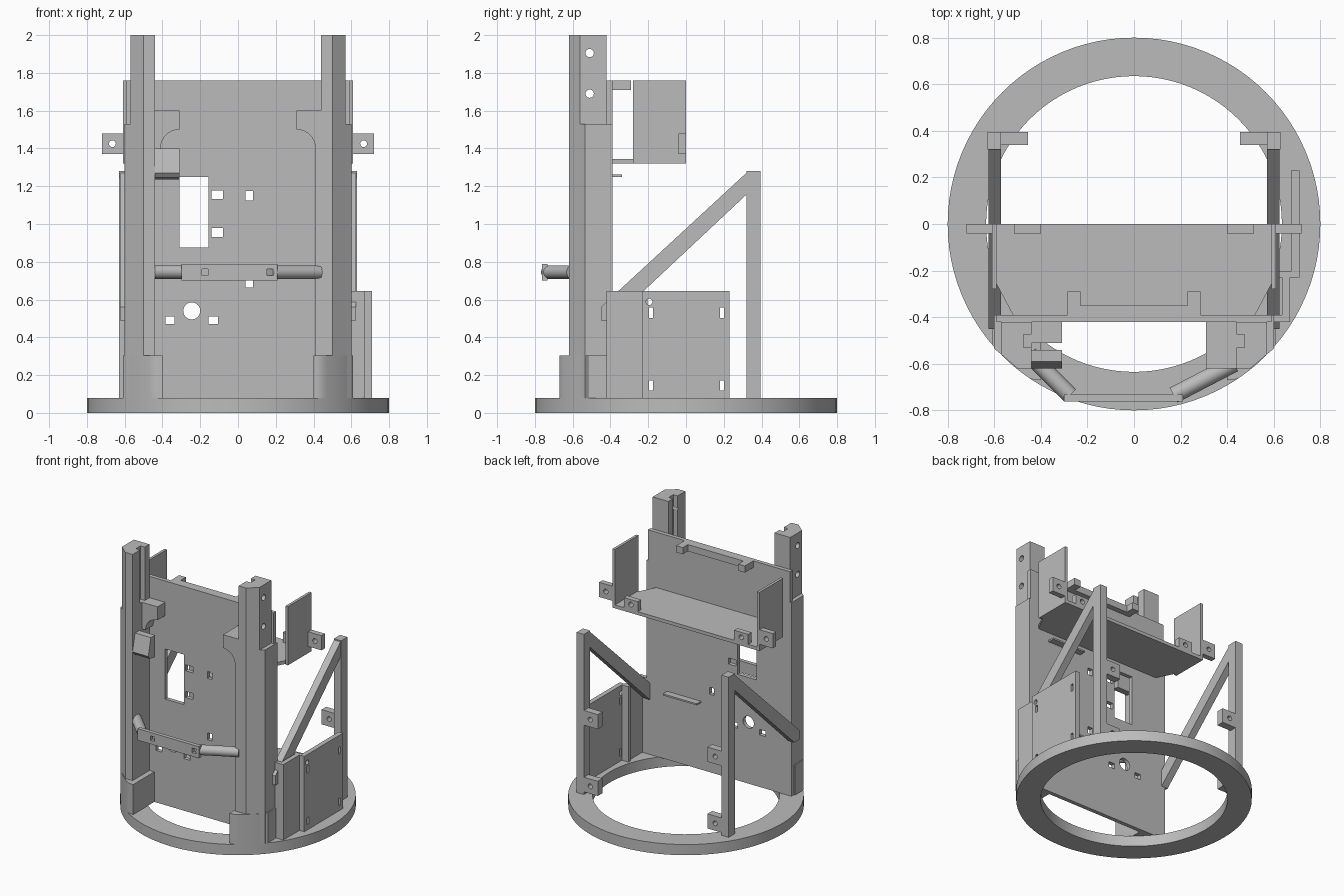
import bpy, bmesh, math
from mathutils import Vector

cube = bpy.data.objects.get("Cube")
if cube:
    bpy.data.objects.remove(cube, do_unlink=True)

grey = bpy.data.materials.new("mid_grey")
grey.use_nodes = True
grey.diffuse_color = (0.5, 0.5, 0.5, 1)
grey.node_tree.nodes["Principled BSDF"].inputs["Base Color"].default_value = (0.5, 0.5, 0.5, 1)


def finish(name, bm):
    bmesh.ops.recalc_face_normals(bm, faces=bm.faces)
    mesh = bpy.data.meshes.new(name)
    bm.to_mesh(mesh)
    bm.free()
    mesh.materials.append(grey)
    ob = bpy.data.objects.new(name, mesh)
    bpy.context.collection.objects.link(ob)
    return ob


def prism(name, pts, axis, lo, hi):
    """Extrude a 2D outline along an axis; the outline uses the other two axes in order."""
    bm = bmesh.new()
    verts = []
    for p in pts:
        c = list(p)
        c.insert("xyz".index(axis), lo)
        verts.append(bm.verts.new(c))
    face = bm.faces.new(verts)
    new = bmesh.ops.extrude_face_region(bm, geom=[face])["geom"]
    shift = Vector([hi - lo if a == axis else 0 for a in "xyz"])
    bmesh.ops.translate(bm, vec=shift, verts=[g for g in new if isinstance(g, bmesh.types.BMVert)])
    return finish(name, bm)


def box(name, x, y, z):
    return prism(name, [(x[0], y[0]), (x[1], y[0]), (x[1], y[1]), (x[0], y[1])], "z", *z)


def circle(cx, cy, r, n=24, start=0, sweep=2 * math.pi):
    return [(cx + r * math.cos(start + sweep * i / n), cy + r * math.sin(start + sweep * i / n))
            for i in range(n)]


def cut(ob, cutters):
    for c in cutters:
        m = ob.modifiers.new("cut", "BOOLEAN")
        m.operation, m.object, m.solver = "DIFFERENCE", c, "EXACT"
    bpy.context.view_layer.update()
    done = bpy.data.meshes.new_from_object(ob.evaluated_get(bpy.context.evaluated_depsgraph_get()))
    ob.modifiers.clear()
    ob.data = done
    for c in cutters:
        bpy.data.objects.remove(c, do_unlink=True)
    return ob


def smooth(ob):
    bpy.ops.object.select_all(action="DESELECT")
    ob.select_set(True)
    bpy.context.view_layer.objects.active = ob
    bpy.ops.object.shade_smooth_by_angle(angle=math.radians(30))


def span(s, a, b):
    """Mirror an x range to side s."""
    return tuple(sorted((s * a, s * b)))


def flip(s, pts):
    return [(s * a, b) for a, b in pts]


def tube(name, a, b, r):
    a, b = Vector(a), Vector(b)
    bm = bmesh.new()
    bmesh.ops.create_cone(bm, cap_ends=True, segments=32, radius1=r, radius2=r, depth=(b - a).length)
    bm.transform((b - a).to_track_quat("Z", "Y").to_matrix().to_4x4())
    bmesh.ops.translate(bm, vec=(a + b) / 2, verts=bm.verts)
    ob = finish(name, bm)
    smooth(ob)
    return ob


def tab(name, x, y, z):
    """Mounting lug with a hole through its y faces."""
    mid = (sum(x) / 2, sum(z) / 2)
    return cut(box(name, x, y, z), [prism("hole", circle(*mid, 0.018), "y", y[0] - 0.05, y[1] + 0.05)])


# Base ring
ring = prism("base_ring", circle(0, 0, 0.8, 96), "z", 0, 0.08)
cut(ring, [prism("hole", circle(0, 0, 0.635, 96), "z", -0.1, 0.2)])
smooth(ring)

# Main plate with window and mounting holes
plate = box("main_plate", (-0.59, 0.59), (-0.42, -0.39), (0.08, 1.76))
holes = [box("hole", (-0.31, -0.155), (-0.5, -0.3), (0.875, 1.25)),
         prism("hole", circle(-0.245, 0.54, 0.045), "y", -0.5, -0.3)]
for x, z, w, h in [(-0.11, 1.155, 0.03, 0.023), (0.06, 1.15, 0.02, 0.026), (-0.11, 0.955, 0.03, 0.023),
                   (0.06, 0.69, 0.02, 0.026), (-0.36, 0.49, 0.025, 0.02), (-0.13, 0.49, 0.025, 0.02)]:
    holes.append(box("hole", (x - w, x + w), (-0.5, -0.3), (z - h, z + h)))
cut(plate, holes)
for name, z in [("upper_ledge", 1.25), ("lower_ledge", 0.58)]:
    box(name, (0.15, 0.43), (-0.39, -0.34), (z, z + 0.012))

# Bracket at the top of the plate
box("top_bracket_bar", (-0.285, 0.285), (-0.39, -0.35), (1.71, 1.76))

# Shelf behind the plate
prism("shelf", [(-0.61, 0), (0.61, 0), (0.61, -0.22), (0.52, -0.39), (-0.52, -0.39), (-0.61, -0.22)],
      "z", 1.32, 1.345)

for s, side in [(1, "left"), (-1, "right")]:
    box(side + "_bracket_end", span(s, 0.23, 0.285), (-0.35, -0.29), (1.71, 1.76))

    # Shelf wall and lugs
    box(side + "_shelf_wall", span(s, 0.59, 0.61), (-0.28, 0), (1.32, 1.76))
    tab(side + "_shelf_ear", span(s, 0.61, 0.72), (-0.04, 0), (1.37, 1.48))
    tab(side + "_shelf_lug", span(s, 0.4, 0.515), (-0.04, 0), (1.345, 1.42))

    # Pillar: narrow top with groove and cross holes
    top = prism(side + "_pillar_top", flip(s, [(0.44, -0.42), (0.44, -0.62), (0.5, -0.62),
                                               (0.57, -0.56), (0.57, -0.42)]), "z", 1.53, 2)
    cut(top, [box("groove", span(s, 0.4, 0.475), (-0.53, -0.475), (1.6, 2.1))]
        + [prism("hole", circle(-0.51, z, 0.022), "x", *span(s, 0.4, 0.7)) for z in (1.69, 1.905)])

    # Pillar: wide lower shaft
    inner = 0.41 if s > 0 else 0.44
    prism(side + "_pillar_shaft", flip(s, [(inner, -0.42), (inner, -0.62), (0.5, -0.62), (0.57, -0.56),
                                           (0.6, -0.535), (0.6, -0.39), (0.57, -0.39), (0.57, -0.42)]),
          "z", 0.08, 1.53)

    # Pillar foot following the ring
    start, end = math.asin(0.4 / 0.8), math.asin(0.61 / 0.8)
    arc = [(0.8 * math.sin(start + (end - start) * i / 10), -0.8 * math.cos(start + (end - start) * i / 10))
           for i in range(11)]
    foot = prism(side + "_pillar_foot", flip(s, [(0.4, -0.42)] + [(x, max(y, -0.67)) for x, y in arc]
                                             + [(0.61, -0.42)]), "z", 0.08, 0.305)
    smooth(foot)

    # Flange at the shoulder, rounded underneath
    curve = circle(0.31, 1.4, 0.1, 10, math.pi / 2, -math.pi / 2)
    prism(side + "_pillar_flange", [(s * x, z) for x, z in
          [(0.45, 1.6), (0.31, 1.6)] + curve + [(0.41, 1.4), (0.45, 1.4)]],
          "y", -0.62 if s > 0 else -0.51, -0.42)

    # Rear post, diagonal brace and lugs
    box(side + "_rear_post", span(s, 0.57, 0.63), (0.32, 0.395), (0.08, 1.28))
    prism(side + "_brace", [(0.33, 1.28), (0.33, 1.165), (-0.39, 0.49), (-0.45, 0.49), (-0.45, 0.56)],
          "x", *span(s, 0.572, 0.625))
    for z in (0.1, 0.6):
        tab(side + "_post_lug", span(s, 0.455, 0.58), (0.34, 0.395), (z, z + 0.11))

# Rounded hook on the right pillar
prism("right_pillar_hook", [(-0.54, 1.4), (-0.59, 1.4), (-0.62, 1.27), (-0.6, 1.245), (-0.54, 1.235)],
      "x", -0.44, -0.31)

# Stepped side panel
box("side_panel_front", (0.635, 0.67), (-0.42, -0.22), (0.08, 0.645))
box("side_panel_front_return", (0.59, 0.64), (-0.42, -0.39), (0.08, 0.645))
box("side_panel_rib", (0.62, 0.68), (-0.23, -0.205), (0.08, 0.645))
panel = box("side_panel_rear", (0.675, 0.71), (-0.23, 0.23), (0.08, 0.645))
cut(panel, [box("hole", (0.6, 0.8), (y - 0.011, y + 0.011), (z - 0.027, z + 0.027))
            for y in (-0.185, 0.19) for z in (0.53, 0.145)]
    + [prism("hole", circle(-0.195, 0.588, 0.017), "x", 0.6, 0.8)])

# Front handle: flat bar on two angled tubes
handle = box("handle_bar", (-0.3, 0.21), (-0.762, -0.733), (0.7, 0.787))
cut(handle, [box("hole", (x - 0.016, x + 0.016), (-0.8, -0.7), (0.728, 0.762)) for x in (-0.175, 0.17)])
tube("handle_tube_right", (-0.45, -0.56, 0.745), (-0.275, -0.735, 0.745), 0.036)
tube("handle_tube_left", (0.43, -0.6, 0.745), (0.17, -0.735, 0.745), 0.036)
